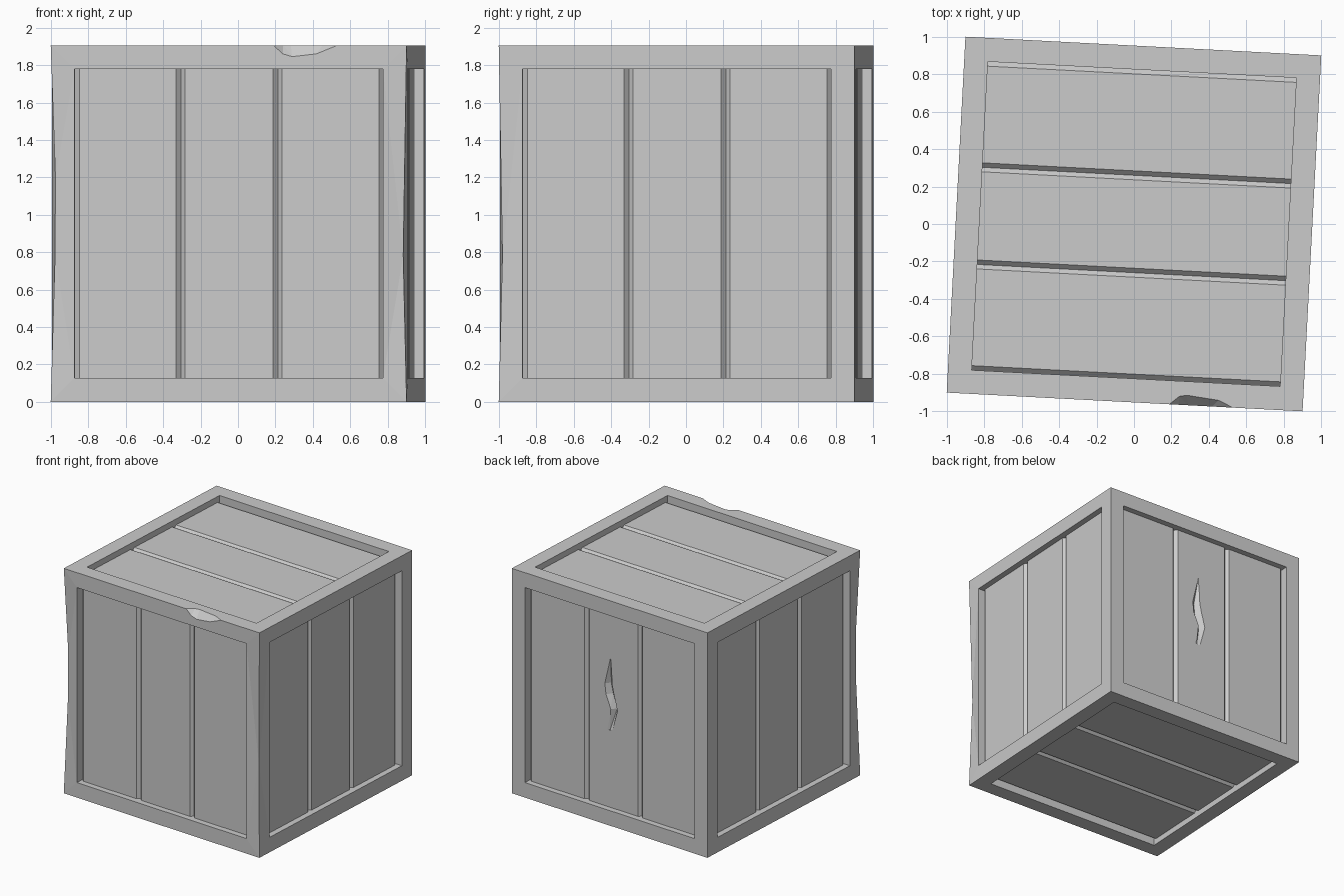
import bpy, bmesh, math
from mathutils import Matrix, Vector

if "Cube" in bpy.data.objects:
    bpy.data.objects.remove(bpy.data.objects["Cube"])

H = 0.9526          # half side of the crate
FRAME = 0.127       # frame width
SUNK = 0.05         # panel depth below the frame
CH = 0.024          # plank chamfer
OPEN = H - FRAME
TURN = Matrix.Translation((0, 0, H)) @ Matrix.Rotation(math.radians(-3.01), 4, 'Z')


def finish(name, bm, matrix=Matrix()):
    bmesh.ops.recalc_face_normals(bm, faces=bm.faces)
    me = bpy.data.meshes.new(name)
    bm.to_mesh(me)
    bm.free()
    me.transform(TURN @ matrix)
    ob = bpy.data.objects.new(name, me)
    bpy.context.collection.objects.link(ob)
    return ob


def prism(rows):
    """Closed solid skinned through rows of points."""
    bm = bmesh.new()
    vs = [[bm.verts.new(p) for p in row] for row in rows]
    n = len(rows[0])
    for a, b in zip(vs, vs[1:]):
        for i in range(n):
            bm.faces.new((a[i], a[(i + 1) % n], b[(i + 1) % n], b[i]))
    bm.faces.new(vs[0])
    bm.faces.new(vs[-1])
    return bm


def carve(target, cutter):
    mod = target.modifiers.new("chip", 'BOOLEAN')
    mod.operation = 'DIFFERENCE'
    mod.solver = 'EXACT'
    mod.object = cutter
    cutter.hide_render = True
    bpy.context.view_layer.objects.active = target
    bpy.ops.object.modifier_apply(modifier=mod.name)
    bpy.data.objects.remove(cutter)


# Frame: cube with a square pocket in every side
bm = bmesh.new()
bmesh.ops.create_cube(bm, size=2 * H)
sides = bm.faces[:]
bmesh.ops.inset_individual(bm, faces=sides, thickness=FRAME, use_even_offset=True)
bmesh.ops.inset_individual(bm, faces=sides, thickness=0, depth=-0.11)

# Worn, slightly dented front corner posts
for sx, d_hi, d_lo in ((-1, 0.024, 0.022), (1, 0.012, 0.019)):
    edge = next(e for e in bm.edges if all(
        abs(v.co.x - sx * H) < 1e-4 and abs(v.co.y + H) < 1e-4 for v in e.verts))
    new = bmesh.ops.subdivide_edges(bm, edges=[edge], cuts=2)
    vs = [v for v in new['geom_inner'] if isinstance(v, bmesh.types.BMVert)]
    vs.sort(key=lambda v: v.co.z)
    for v, z, d in zip(vs, (-0.17, 0.25), (d_lo, d_hi)):
        v.co = Vector((sx * (H - d), -H + d, z))
bmesh.ops.triangulate(bm, faces=[f for f in bm.faces if len(f.verts) > 4])
frame = finish("crate_frame", bm)

# Chip on the top front edge
bm = bmesh.new()
for p in [(0.24, -H, H), (0.29, -H, H - .045), (0.34, -H, H - .06), (0.47, -H, H - .045),
          (0.58, -H, H), (0.29, -H + .045, H), (0.33, -H + .053, H), (0.50, -H + .035, H),
          (0.41, -1.0, 1.0)]:
    bm.verts.new(p)
bmesh.ops.convex_hull(bm, input=bm.verts[:])
carve(frame, finish("chip_cutter", bm))

# Planks: three chamfered boards sunk in each side
X, Y, Z = Vector((1, 0, 0)), Vector((0, 1, 0)), Vector((0, 0, 1))
FACES = {"front": (X, Z), "right": (Y, Z), "back": (-X, Z), "left": (-Y, Z),
         "top": (Y, -X), "bottom": (Y, X)}
SPLITS = (-OPEN, -0.26, 0.26, OPEN)
planks = {}
for side, (u, v) in FACES.items():
    n = u.cross(v)
    m = Matrix((u, v, n)).transposed().to_4x4()
    m.translation = n * (H - SUNK)
    for i, (a, b) in enumerate(zip(SPLITS, SPLITS[1:])):
        section = [(a, -.06), (b, -.06), (b, -CH), (b - CH, 0), (a + CH, 0), (a, -CH)]
        rows = [[(x, y, z) for x, z in section] for y in (-OPEN, OPEN)]
        planks[side, i] = finish(f"{side}_plank_{i + 1}", prism(rows), m)

# Split in the middle back plank: (height, one edge, other edge, depth)
S = H - SUNK
CRACK = [(1.395, .032, .028, .004), (1.165, .088, .01, .035), (1.075, .078, -.01, .04),
         (.96, .03, -.04, .04), (.78, .068, .01, .008)]
rows = [[(l, S + .003, z - H), (r, S + .003, z - H), ((l + r) / 2, S - d, z - H)]
        for z, l, r, d in CRACK]
bm = prism(rows)
bmesh.ops.triangulate(bm, faces=bm.faces[:])
carve(planks["back", 1], finish("crack_cutter", bm))
